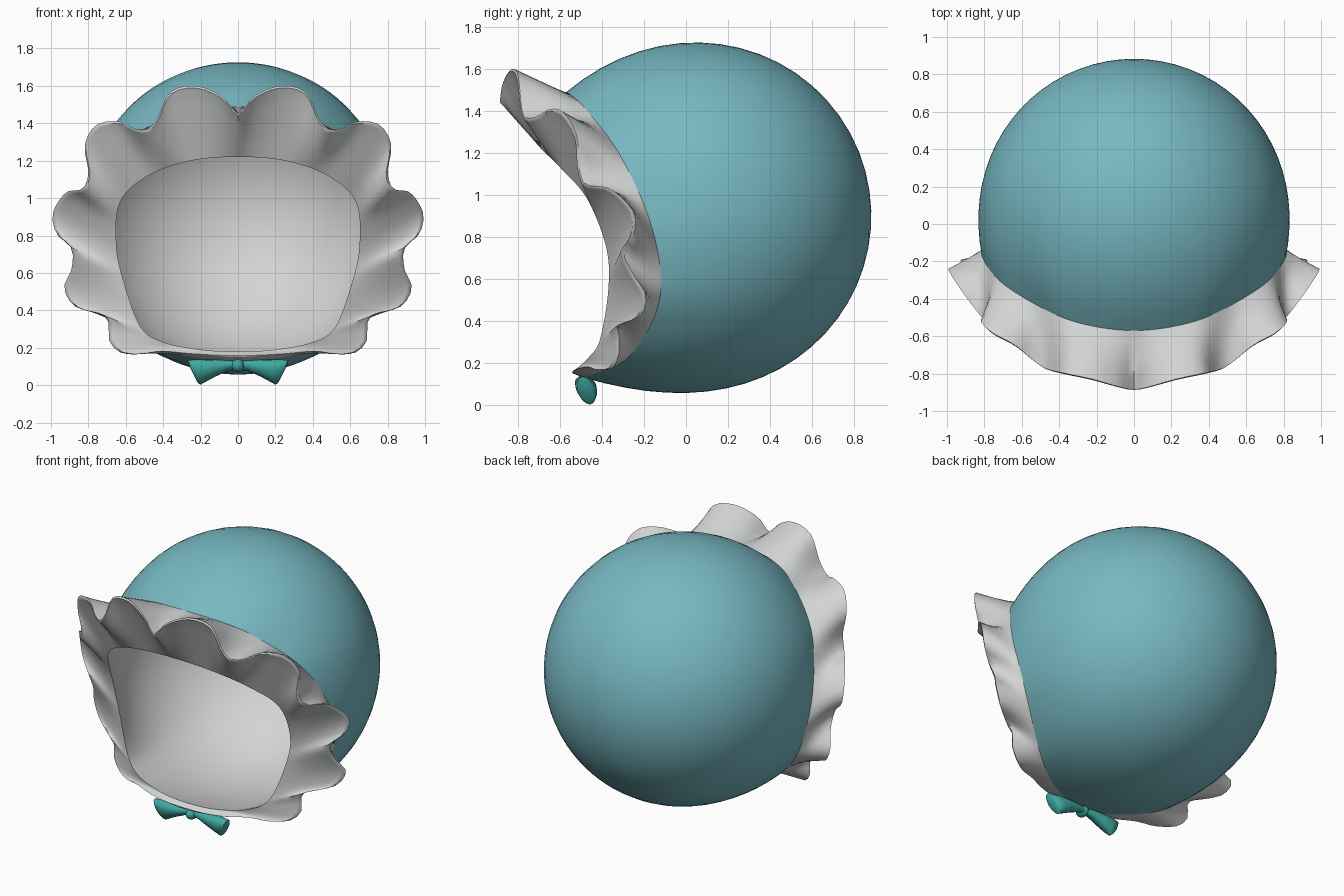
import bpy, bmesh, math
from mathutils import Vector

if "Cube" in bpy.data.objects:
    bpy.data.objects.remove(bpy.data.objects["Cube"])

C = Vector((0, 0.06, 0.9))      # centre of the hood
N = 72                          # samples per half loop


def material(name, rgb):
    m = bpy.data.materials.new(name)
    m.diffuse_color = (*rgb, 1)
    m.use_nodes = True
    m.node_tree.nodes["Principled BSDF"].inputs["Base Color"].default_value = m.diffuse_color
    return m


blue = material("soft_blue", (0.185, 0.48, 0.54))
white = material("pale_grey", (0.65, 0.66, 0.66))
teal = material("bow_teal", (0.05, 0.40, 0.36))


def flip(p):
    return Vector((-p[0], p[1], p[2]))


def closed_loop(half):
    """Smooth half outline, resampled by length, mirrored into a closed ring."""
    p = [Vector(q) for q in half]
    p = [flip(p[1])] + p + [flip(p[-2])]
    fine = []
    for i in range(1, len(p) - 2):
        a, b, c, d = p[i - 1:i + 3]
        for k in range(12):
            t = k / 12
            fine.append(0.5 * (2 * b + (c - a) * t + (2 * a - 5 * b + 4 * c - d) * t * t
                               + (3 * b - a - 3 * c + d) * t ** 3))
    fine.append(p[-2])
    s = [0.0]
    for a, b in zip(fine, fine[1:]):
        s.append(s[-1] + (b - a).length)
    out, j = [], 0
    for i in range(N + 1):
        w = s[-1] * i / N
        while j < len(s) - 2 and s[j + 1] < w:
            j += 1
        out.append(fine[j].lerp(fine[j + 1], (w - s[j]) / (s[j + 1] - s[j])))
    return out + [flip(q) for q in out[-2:0:-1]]


def loft(name, rings, mat, cap=False, angle=50):
    bm = bmesh.new()
    vs = [[bm.verts.new(q) for q in r] for r in rings]
    n = len(rings[0])
    for a, b in zip(vs, vs[1:]):
        for i in range(n):
            k = (i + 1) % n
            bm.faces.new((b[i], b[k], a[k], a[i]))
    if cap:
        bm.faces.new(vs[0])
        bm.faces.new(vs[-1][::-1])
    bmesh.ops.remove_doubles(bm, verts=bm.verts, dist=1e-5)
    if cap:
        bmesh.ops.recalc_face_normals(bm, faces=bm.faces)
    me = bpy.data.meshes.new(name)
    bm.to_mesh(me)
    bm.free()
    me.materials.append(mat)
    ob = bpy.data.objects.new(name, me)
    bpy.context.collection.objects.link(ob)
    bpy.context.view_layer.objects.active = ob
    ob.select_set(True)
    bpy.ops.object.shade_smooth_by_angle(angle=math.radians(angle))
    ob.select_set(False)
    return ob


def dome(loop, radius, steps=20):
    """Rings from the back pole of a ball forward to the given loop."""
    pole = Vector((0, 1, 0.03)).normalized()
    rings = []
    for k in range(steps + 1):
        t = k / steps
        ring = []
        for q in loop:
            d = q - C
            r = radius + (d.length - radius) * t ** 6
            ring.append(C + pole.slerp(d.normalized(), t) * r)
        rings.append(ring)
    return rings


# Guide loops: hood rim, scalloped frill edge, face opening (top to bottom, +x half)
rim = closed_loop([(0, -.57, 1.49), (.25, -.54, 1.47), (.45, -.47, 1.40), (.70, -.32, 1.20),
                   (.81, -.18, .90), (.79, -.12, .62), (.70, -.15, .42), (.5, -.28, .22),
                   (.25, -.43, .15), (0, -.49, .13)])
edge = closed_loop([(0, -.885, 1.45), (.08, -.87, 1.54), (.22, -.83, 1.60), (.36, -.80, 1.57),
                    (.43, -.785, 1.43), (.48, -.77, 1.37), (.55, -.72, 1.37), (.64, -.645, 1.41),
                    (.76, -.58, 1.39), (.82, -.52, 1.28), (.80, -.51, 1.14), (.83, -.48, 1.05),
                    (.92, -.36, 1.03), (.99, -.25, .92), (.97, -.25, .81), (.89, -.30, .73),
                    (.89, -.25, .62), (.93, -.19, .52), (.87, -.22, .42), (.73, -.32, .38),
                    (.69, -.32, .33), (.69, -.32, .24), (.63, -.35, .175), (.53, -.41, .165),
                    (.42, -.46, .18), (.25, -.52, .165), (0, -.54, .15)])
face = closed_loop([(0, -.69, 1.22), (.25, -.67, 1.20), (.48, -.59, 1.12), (.63, -.47, .98),
                    (.65, -.38, .75), (.61, -.37, .55), (.52, -.41, .31), (.40, -.46, .23),
                    (.2, -.50, .19), (0, -.51, .18)])


def between(a, b, n):
    return [[p.lerp(q, k / n) for p, q in zip(a, b)] for k in range(n + 1)]


# Hood shell and inner lining
loft("hood_shell", dome(rim, 0.823), blue)
loft("hood_lining", dome(face, 0.79)[::-1], white)

# Frill: outer side, rounded edge, inner side
lip = [e + (f - e).normalized() * 0.025 + Vector((0, -.008, 0)) for e, f in zip(edge, face)]
mid = [(e + l) / 2 + Vector((0, -.006, 0)) for e, l in zip(edge, lip)]
loft("frill", between(rim, edge, 5) + [mid] + between(lip, face, 5), white)

# Bow wings: oval sections (centre x, z, half edge x, z, half thickness)
for side, word in ((1, "right"), (-1, "left")):
    rings = []
    for x, z, ex, ez, th in ((0, .105, 0, .024, .025), (.05, .105, .002, .027, .032),
                             (.13, .092, .012, .045, .048), (.20, .077, .026, .06, .05),
                             (.235, .068, .034, .066, .042), (.243, .066, .025, .05, .03)):
        ring = []
        for k in range(16):
            a = 2 * math.pi * k / 16
            u, v = math.cos(a), math.sin(a)
            ring.append(Vector((side * (x + ex * u), -.475 + th * v - .25 * ez * u, z + ez * u)))
        rings.append(ring)
    loft("bow_wing_" + word, rings, teal, cap=True)

# Bow knot
bpy.ops.mesh.primitive_uv_sphere_add(segments=16, ring_count=10, location=(0, -.485, .105))
knot = bpy.context.object
knot.name = "bow_knot"
knot.scale = (.035, .045, .036)
knot.data.materials.append(teal)
bpy.ops.object.shade_smooth()
